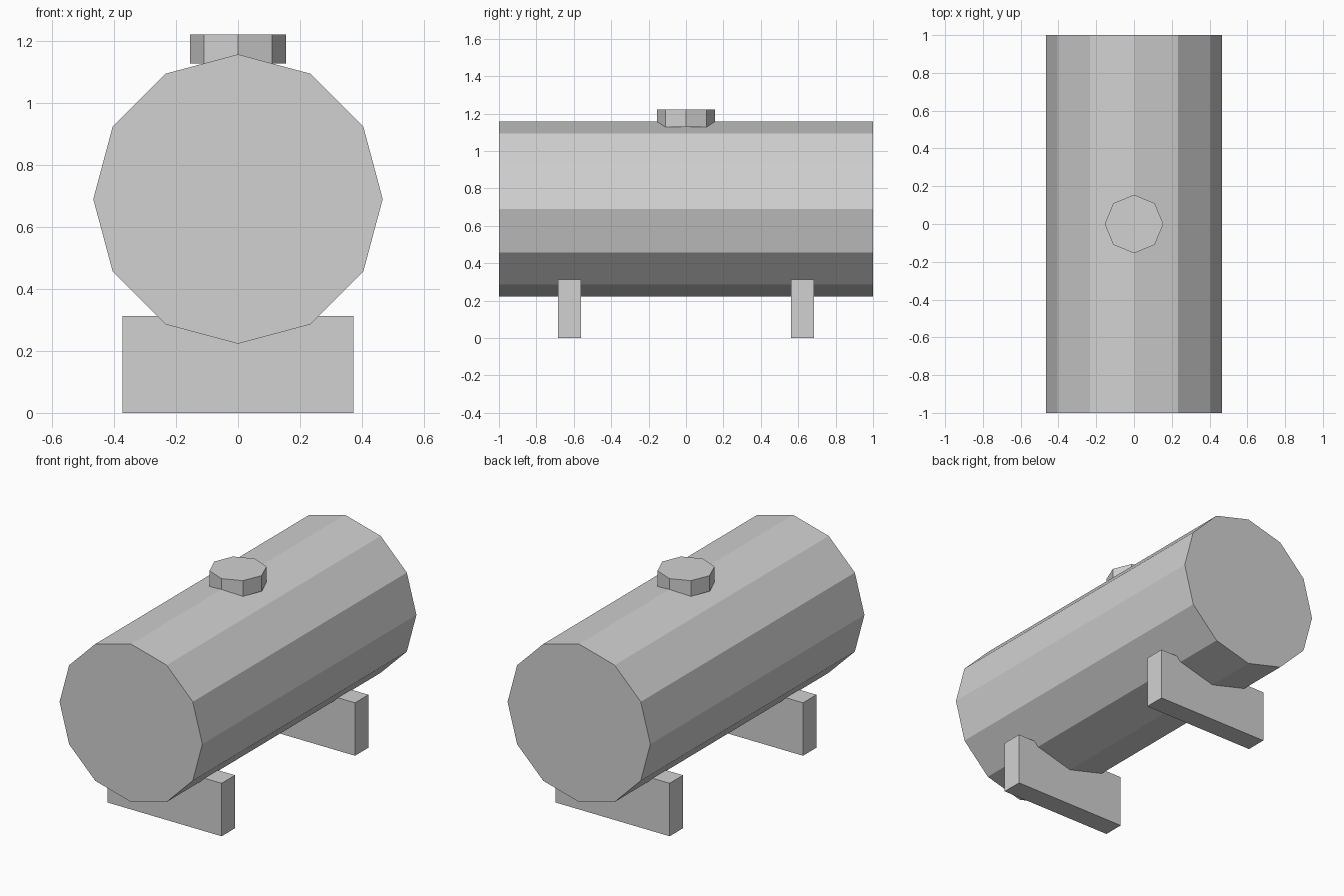
import bpy
import math
from mathutils import Matrix

if "Cube" in bpy.data.objects:
    bpy.data.objects.remove(bpy.data.objects["Cube"])

grey = bpy.data.materials.new("light_grey")
grey.diffuse_color = (0.64, 0.64, 0.64, 1.0)
grey.use_nodes = True
grey.node_tree.nodes["Principled BSDF"].inputs["Base Color"].default_value = grey.diffuse_color


def finish(name):
    obj = bpy.context.object
    obj.name = name
    obj.data.materials.append(grey)
    return obj


def prism(name, sides, radius, depth, location, lying=False):
    """Flat-faced cylinder with corners on its local x and y axes."""
    bpy.ops.mesh.primitive_cylinder_add(vertices=sides, radius=radius,
                                        depth=depth, location=location)
    obj = finish(name)
    if lying:
        obj.data.transform(Matrix.Rotation(math.pi / 2, 4, 'X'))
    return obj


def block(name, size, location):
    bpy.ops.mesh.primitive_cube_add(size=1, location=location)
    obj = finish(name)
    obj.data.transform(Matrix.Diagonal((*size, 1)))
    return obj


# Twelve-sided tank lying along y
prism("tank", 12, 0.467, 2.0, (0, 0, 0.69), lying=True)

# Eight-sided filler cap on top
prism("filler_cap", 8, 0.155, 0.093, (0, 0, 1.1745))

# Front and back support blocks
for name, y in (("front_support", -0.623), ("back_support", 0.623)):
    block(name, (0.746, 0.125, 0.313), (0, y, 0.1565))
